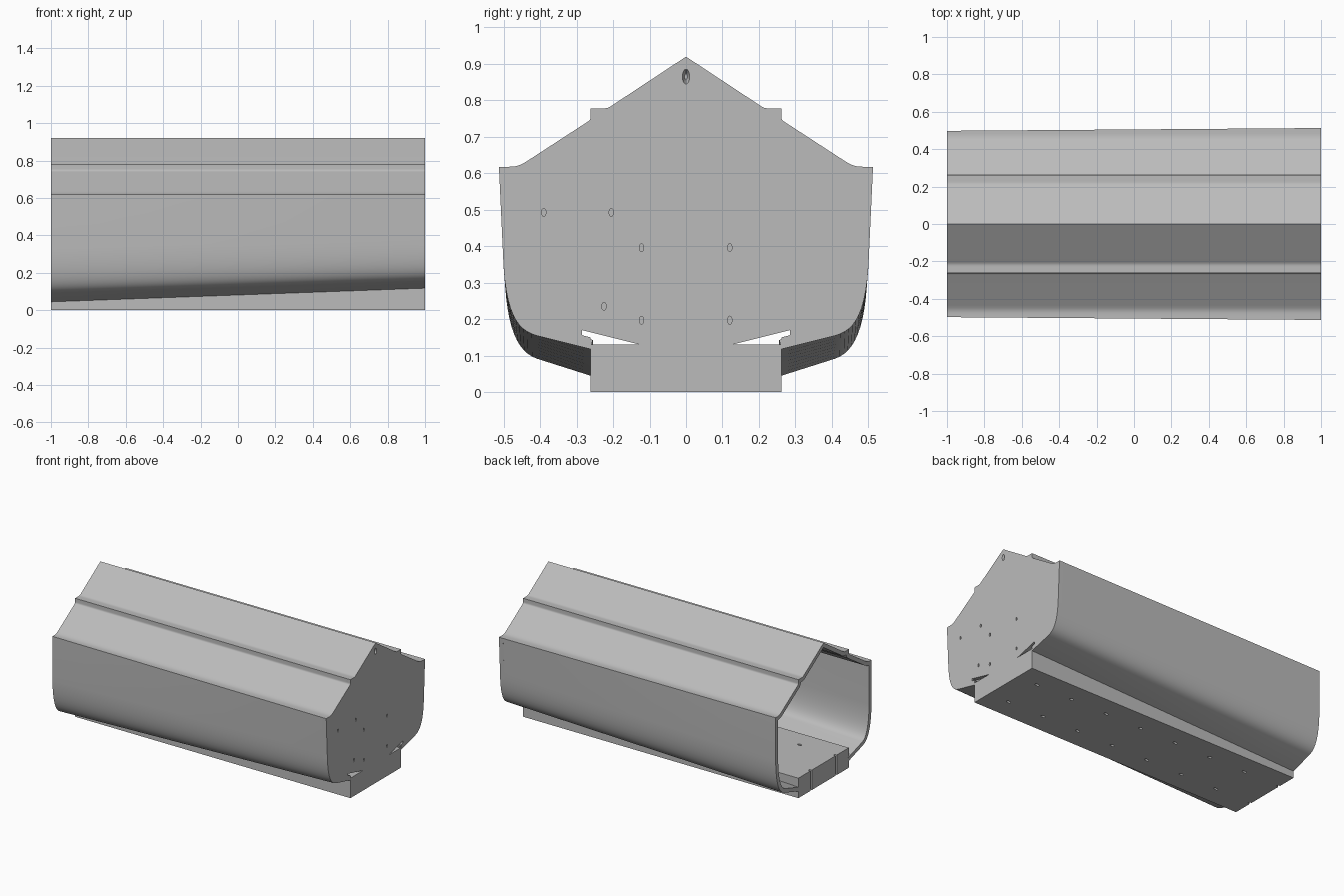
import bpy, bmesh, math
from mathutils import Vector, Matrix

if "Cube" in bpy.data.objects:
    bpy.data.objects.remove(bpy.data.objects["Cube"])

grey = bpy.data.materials.new("plain_grey")
grey.use_nodes = True
grey.diffuse_color = (0.5, 0.5, 0.5, 1)
grey.node_tree.nodes["Principled BSDF"].inputs["Base Color"].default_value = (0.5, 0.5, 0.5, 1)


def finish(name, bm):
    bmesh.ops.recalc_face_normals(bm, faces=bm.faces)
    mesh = bpy.data.meshes.new(name)
    bm.to_mesh(mesh)
    bm.free()
    ob = bpy.data.objects.new(name, mesh)
    mesh.materials.append(grey)
    bpy.context.collection.objects.link(ob)
    return ob


def activate(ob):
    bpy.ops.object.select_all(action='DESELECT')
    ob.select_set(True)
    bpy.context.view_layer.objects.active = ob


def bezier(points, steps):
    a, b, c, d = [Vector(p) for p in points]
    ts = [i / steps for i in range(steps + 1)]
    return [a * (1 - t) ** 3 + b * 3 * t * (1 - t) ** 2 + c * 3 * t * t * (1 - t) + d * t ** 3 for t in ts]


def half_profile(x):
    """Outer (y, z) outline from ridge to keel edge at station x."""
    t = (x + 1) / 2
    pts = [Vector((0, 0.92))]
    pts += bezier([(0.2, 0.788), (0.212, 0.779), (0.216, 0.778), (0.23, 0.778)], 4)
    pts += [Vector((0.262, 0.778))]
    pts += bezier([(0.262, 0.755), (0.262, 0.746), (0.265, 0.744), (0.275, 0.738)], 4)
    pts += bezier([(0.435, 0.634), (0.455, 0.621), (0.465, 0.618), (0.485, 0.618)], 4)
    stern = [Vector((0.498, 0.618))] + bezier([(0.498, 0.33), (0.493, 0.17), (0.46, 0.11), (0.41, 0.092)], 12)
    bow = [Vector((0.513, 0.618))] + bezier([(0.502, 0.38), (0.497, 0.22), (0.465, 0.17), (0.41, 0.155)], 12)
    stern.append(Vector((0.262, 0.045)))
    bow.append(Vector((0.262, 0.118)))
    return pts + [a.lerp(b, t) for a, b in zip(stern, bow)]


def mirrored(pts):
    return [Vector((-p.x, p.y)) for p in reversed(pts[1:])] + pts


def extrude_outline(bm, outline, x0, x1):
    face = bm.faces.new([bm.verts.new((x0, p[0], p[1])) for p in outline])
    moved = bmesh.ops.extrude_face_region(bm, geom=[face])["geom"]
    bmesh.ops.translate(bm, vec=(x1 - x0, 0, 0), verts=[v for v in moved if isinstance(v, bmesh.types.BMVert)])


def add_cutter(bm, centre, radii, depth, axis, tip=1.0):
    """Elliptical hole cutter; radii run across the hole."""
    turn = Matrix.Rotation(math.pi / 2, 4, 'Y') if axis == 'X' else Matrix.Identity(4)
    size = Matrix.Diagonal((radii[0], radii[1], 1, 1))
    bmesh.ops.create_cone(bm, cap_ends=True, segments=16, radius1=tip, radius2=1, depth=depth,
                          matrix=Matrix.Translation(centre) @ turn @ size)


def cut(ob, bm):
    cutter = finish("hole_cutter", bm)
    cutter.hide_render = True
    mod = ob.modifiers.new("holes", 'BOOLEAN')
    mod.operation = 'DIFFERENCE'
    mod.solver = 'EXACT'
    mod.object = cutter
    activate(ob)
    bpy.ops.object.modifier_apply(modifier=mod.name)
    bpy.data.objects.remove(cutter)


# Outer shell: stepped roof, sides and bilges lofted along the length
bm = bmesh.new()
stations = [-1 + 1.998 * i / 8 for i in range(9)]
rows = [[bm.verts.new((x, p.x, p.y)) for p in mirrored(half_profile(x))] for x in stations]
for r0, r1 in zip(rows, rows[1:]):
    for i in range(len(r0) - 1):
        bm.faces.new((r0[i], r0[i + 1], r1[i + 1], r1[i]))
shell = finish("outer_shell", bm)
# make the roof normals face outward so the wall grows inward
up = sum(p.normal.z * p.area for p in shell.data.polygons if p.center.z > 0.65)
if up < 0:
    shell.data.flip_normals()
wall = shell.modifiers.new("wall", 'SOLIDIFY')
wall.thickness = 0.026
wall.offset = -1
wall.use_even_offset = True
activate(shell)
bpy.ops.object.modifier_apply(modifier=wall.name)
bpy.ops.object.shade_smooth_by_angle(angle=math.radians(28))

# End bulkhead with a wedge-shaped opening on each side of the floor
bm = bmesh.new()
wedge = [Vector(p) for p in ((0.262, 0.15), (0.285, 0.156), (0.285, 0.17), (0.13, 0.131))]
extrude_outline(bm, mirrored(half_profile(1) + wedge), 0.97, 1.0)
bulkhead = finish("end_bulkhead", bm)
bm = bmesh.new()
for y, z in ((-0.39, 0.493), (-0.205, 0.493), (-0.122, 0.396), (0.12, 0.396),
             (-0.225, 0.235), (-0.122, 0.197), (0.12, 0.197)):
    add_cutter(bm, (1, y, z), (0.011, 0.006), 0.03, 'X')
add_cutter(bm, (0.995, 0, 0.865), (0.027, 0.013), 0.03, 'X', tip=0.3)
cut(bulkhead, bm)

# Floor beam with two rows of through holes, the last pair opening on the end
bm = bmesh.new()
extrude_outline(bm, [(-0.262, 0), (0.262, 0), (0.262, 0.131), (-0.262, 0.131)], -1, 1)
floor = finish("floor_beam", bm)
bm = bmesh.new()
for i in range(8):
    for y in (-0.13, 0.13):
        add_cutter(bm, (0.85 - 0.264 * i, y, 0.065), (0.015, 0.008), 0.3, 'Z')
cut(floor, bm)
